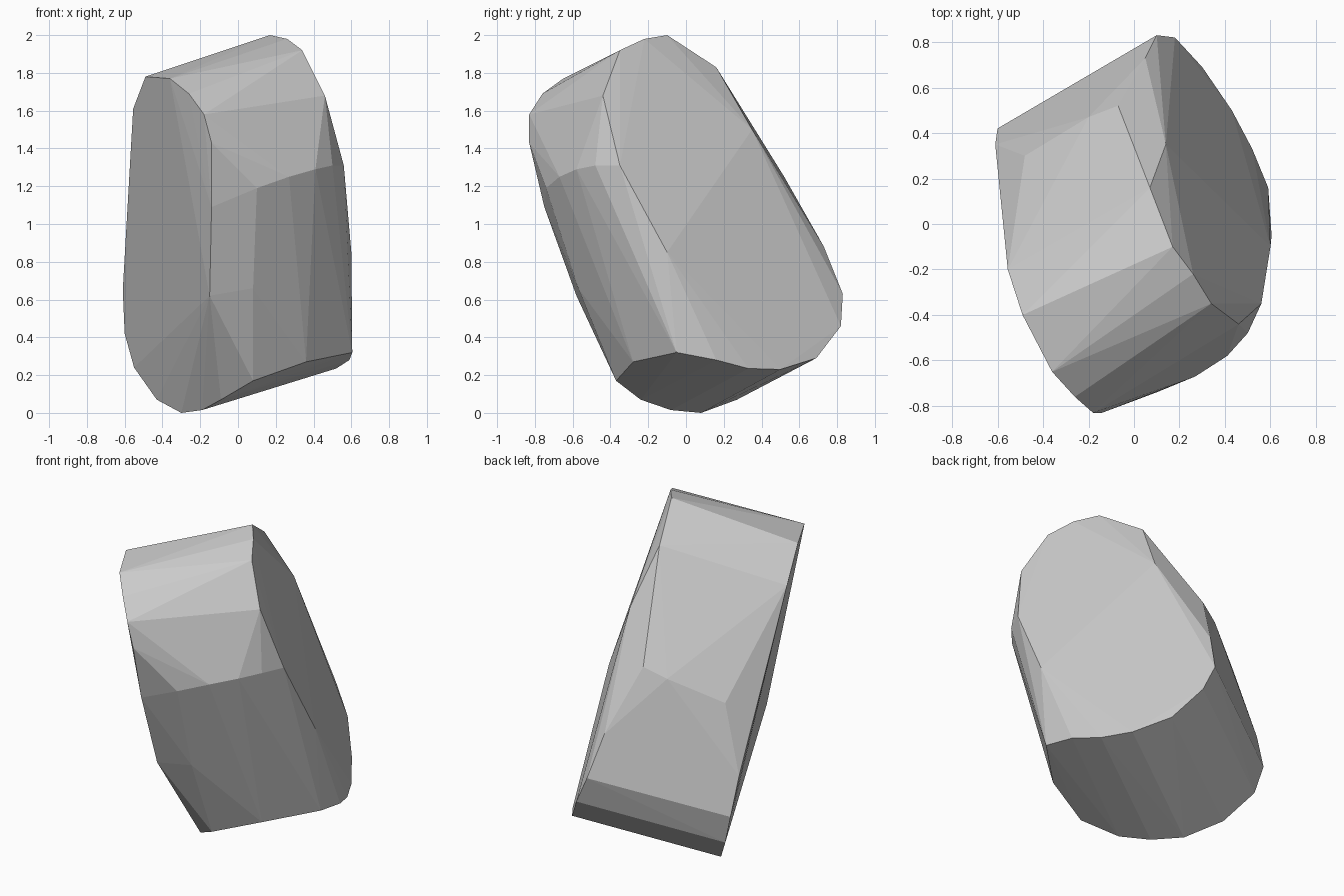
import bpy
import bmesh
import math

# Flat right end: outline run from the crown, down the back, round the foot and up the front
right_end = [
    (0.17, -0.10, 2.00), (0.07, 0.16, 1.83), (0.14, 0.35, 1.50), (0.05, 0.73, 0.88),
    (0.10, 0.83, 0.63), (0.18, 0.82, 0.46), (0.30, 0.69, 0.29), (0.43, 0.50, 0.23),
    (0.52, 0.33, 0.235), (0.59, 0.16, 0.28), (0.605, -0.05, 0.32), (0.60, -0.10, 0.85),
    (0.56, -0.35, 1.31), (0.46, -0.44, 1.68), (0.34, -0.35, 1.92), (0.26, -0.22, 1.98),
]

# Flat left end: same order
left_end = [
    (-0.49, -0.40, 1.78), (-0.555, -0.20, 1.61), (-0.61, 0.35, 0.65), (-0.60, 0.42, 0.42),
    (-0.55, 0.40, 0.24), (-0.43, 0.27, 0.07), (-0.30, 0.08, 0.00), (-0.19, -0.08, 0.015),
    (-0.09, -0.24, 0.07), (-0.15, -0.58, 0.62), (-0.14, -0.83, 1.43), (-0.18, -0.83, 1.58),
    (-0.26, -0.76, 1.69), (-0.36, -0.65, 1.77),
]

# Slight ridges across the front and back, and the lower front rim
ridges = [
    (-0.14, -0.75, 1.09), (0.10, -0.74, 1.19), (0.27, -0.67, 1.25), (0.41, -0.58, 1.29),
    (0.50, -0.48, 1.31), (0.08, -0.57, 0.66), (0.08, -0.37, 0.17), (0.36, -0.28, 0.27),
    (-0.07, 0.52, 1.25), (-0.20, 0.47, 1.19), (-0.48, 0.30, 1.05),
]

# Faceted stone wrapped around the outlines
bm = bmesh.new()
for p in right_end + left_end + ridges:
    bm.verts.new(p)
bmesh.ops.convex_hull(bm, input=bm.verts[:])
loose = [v for v in bm.verts if not v.link_faces]
bmesh.ops.delete(bm, geom=loose, context='VERTS')
bmesh.ops.dissolve_limit(bm, angle_limit=math.radians(1),
                         verts=bm.verts[:], edges=bm.edges[:])
bmesh.ops.recalc_face_normals(bm, faces=bm.faces[:])

mesh = bpy.data.meshes.new("stone")
bm.to_mesh(mesh)
bm.free()
stone = bpy.data.objects.new("stone", mesh)
bpy.context.collection.objects.link(stone)
